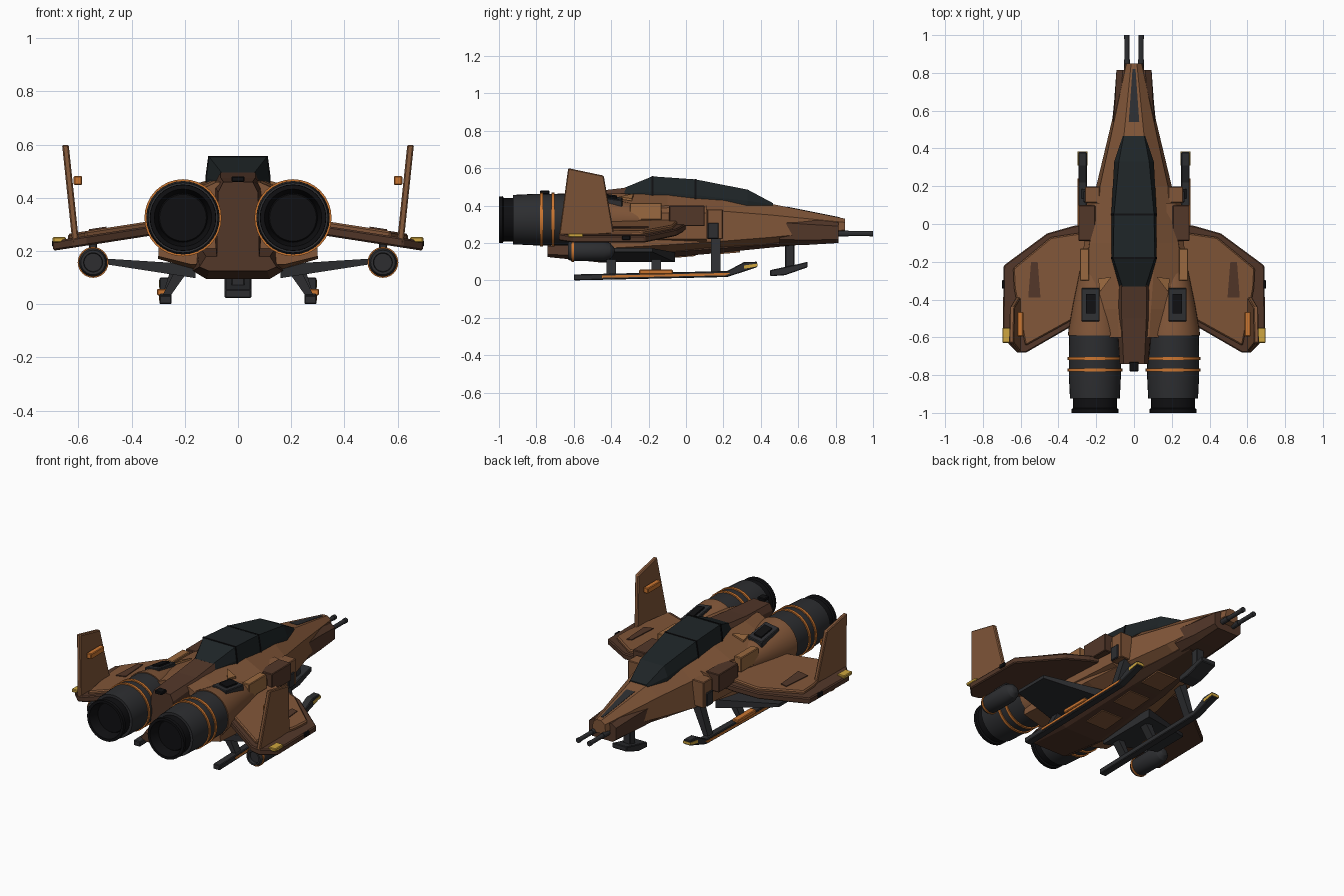
import bpy, bmesh, math
from mathutils import Vector

if "Cube" in bpy.data.objects:
    bpy.data.objects.remove(bpy.data.objects["Cube"])


def material(name, r, g, b):
    m = bpy.data.materials.new(name)
    m.diffuse_color = (r, g, b, 1)
    m.use_nodes = True
    m.node_tree.nodes["Principled BSDF"].inputs["Base Color"].default_value = m.diffuse_color
    return m


BROWN = material("brown", .22, .093, .04)
DEEP = material("deep_brown", .085, .038, .022)
TAN = material("tan", .32, .14, .05)
GREY = material("gunmetal", .026, .027, .03)
BLACK = material("black", .005, .005, .006)
GLASS = material("glass", .013, .018, .02)
ORANGE = material("orange", .6, .18, .03)
YELLOW = material("yellow", .62, .38, .05)


def finish(name, bm, mat, mirror=False, smooth=False, bevel=0):
    bmesh.ops.remove_doubles(bm, verts=bm.verts, dist=1e-5)
    bmesh.ops.recalc_face_normals(bm, faces=bm.faces)
    me = bpy.data.meshes.new(name)
    bm.to_mesh(me)
    bm.free()
    ob = bpy.data.objects.new(name, me)
    bpy.context.collection.objects.link(ob)
    me.materials.append(mat)
    if smooth:
        bpy.ops.object.select_all(action='DESELECT')
        ob.select_set(True)
        bpy.context.view_layer.objects.active = ob
        bpy.ops.object.shade_smooth_by_angle(angle=math.radians(28))
    if bevel:
        b = ob.modifiers.new("bevel", 'BEVEL')
        b.width, b.segments = bevel, 1
    if mirror:
        ob.modifiers.new("mirror", 'MIRROR')
    return ob


def skin(rings):
    """Closed solid through rings of equal point count."""
    bm = bmesh.new()
    vs = [[bm.verts.new(p) for p in r] for r in rings]
    n = len(vs[0])
    for a, b in zip(vs, vs[1:]):
        for i in range(n):
            bm.faces.new((a[i], a[(i + 1) % n], b[(i + 1) % n], b[i]))
    bm.faces.new(vs[0])
    bm.faces.new(vs[-1])
    return bm


def loft(name, sections, mat, bevel=0):
    """Symmetric hull: each section is y and half profile (x, z) from bottom to top."""
    rings = []
    for y, half in sections:
        rings.append([(x, y, z) for x, z in half] + [(-x, y, z) for x, z in reversed(half)])
    return finish(name, skin(rings), mat, bevel=bevel)


def prism(name, pts, vec, mat, mirror=True, bevel=0):
    return finish(name, skin([pts, [Vector(p) + Vector(vec) for p in pts]]), mat, mirror, bevel=bevel)


def box(name, c, s, mat, mirror=True, bevel=.004):
    x, y, z = (c[i] - s[i] / 2 for i in range(3))
    pts = [(x, y, z), (x + s[0], y, z), (x + s[0], y + s[1], z), (x, y + s[1], z)]
    return prism(name, pts, (0, 0, s[2]), mat, mirror, bevel)


def lathe(name, profile, cx, cz, mat, n=32, closed=False):
    """Turned part along y, profile (y, r)."""
    bm = bmesh.new()
    prof = profile + profile[:1] if closed else profile
    vs = [bm.verts.new((cx + r, y, cz)) for y, r in prof]
    es = [bm.edges.new(p) for p in zip(vs, vs[1:])]
    bmesh.ops.spin(bm, geom=vs + es, cent=(cx, 0, cz), axis=(0, 1, 0), angle=math.tau, steps=n)
    return finish(name, bm, mat, True, True)


# Fuselage, belly and spine
loft("fuselage", [
    (.85, [(.02, .25), (.045, .27), (.04, .31), (.015, .33)]),
    (.45, [(.075, .185), (.14, .23), (.125, .35), (.055, .41)]),
    (.2, [(.10, .165), (.20, .21), (.18, .37), (.11, .43)]),
    (-.1, [(.13, .14), (.255, .19), (.235, .40), (.115, .46)]),
    (-.45, [(.16, .13), (.30, .17), (.29, .38), (.09, .465)]),
    (-.6, [(.18, .15), (.30, .18), (.29, .36), (.08, .46)])], BROWN)
loft("belly", [
    (.55, [(.05, .185), (.075, .20), (.06, .25)]),
    (.1, [(.09, .14), (.15, .165), (.14, .24)]),
    (-.45, [(.12, .095), (.17, .125), (.16, .24)]),
    (-.74, [(.11, .125), (.145, .14), (.12, .18)])], DEEP)
loft("spine", [
    (-.31, [(.08, .40), (.075, .47), (.065, .497)]),
    (-.5, [(.10, .38), (.09, .45), (.065, .475)]),
    (-.74, [(.08, .17), (.075, .42), (.055, .46)])], DEEP)
box("tail_vent", (0, -.755, .47), (.05, .05, .02), BLACK, False)

# Canopy with frame bands
canopy = [(.465, .06, .055, .40, .413), (.33, .105, .08, .40, .485), (.05, .12, .106, .42, .54),
          (-.18, .12, .11, .44, .556), (-.33, .078, .062, .45, .495)]
loft("canopy", [(y, [(b, z0), (b, z0 + (z1 - z0) * .3), (t, z1)]) for y, b, t, z0, z1 in canopy], GLASS)
for y, b, t, z0, z1 in canopy[2:4]:
    loft("canopy_frame", [(y + d, [(b + .003, z0), (b + .003, z0 + (z1 - z0) * .3), (t + .002, z1 + .002)])
                          for d in (.005, -.005)], BLACK)

# Nose: gun block, top strip, guns
loft("nose_block", [
    (.815, [(.07, .20), (.093, .22), (.093, .29), (.06, .31)]),
    (.65, [(.07, .19), (.105, .215), (.10, .30), (.07, .33)]),
    (.5, [(.075, .185), (.12, .22), (.115, .31), (.08, .34)])], DEEP)
prism("nose_strip", [(.028, .54, .387), (.008, .82, .331), (-.008, .82, .331), (-.028, .54, .387)],
      (0, 0, .007), GREY, False)
lathe("nose_gun", [(.75, 0), (.75, .016), (.87, .016), (.87, .013), (.98, .013), (.98, .015), (1, .015), (1, 0)],
      .038, .25, GREY, 12)

# Twin engines
EX, EZ = .207, .325
lathe("engine_cowl", [(-.2, 0), (-.2, .07), (-.42, .115), (-.56, .14), (-.59, .143), (-.59, 0)], EX, EZ, BROWN)
lathe("engine_body", [(-.585, 0), (-.585, .137), (-.8, .138), (-.925, .132), (-.925, 0)], EX, EZ, GREY)
lathe("engine_nozzle", [(-.90, .116), (-.975, .116), (-.98, .125), (-1, .124), (-1, .108), (-.93, .09), (-.90, .09)],
      EX, EZ, BLACK, closed=True)
lathe("engine_core", [(-.91, 0), (-.91, .112), (-.945, .088), (-.945, 0)], EX, EZ, BLACK)
for y in (-.712, -.772):
    lathe("engine_ring", [(y - .008, .13), (y - .008, .145), (y + .008, .145), (y + .008, .13)],
          EX, EZ, ORANGE, closed=True)

# Upper deck vents and plates
prism("vent_frame", [(.182, -.34, .405), (.278, -.34, .39), (.278, -.515, .415), (.182, -.515, .43)],
      (0, 0, .038), GREY, bevel=.004)
prism("vent_grille", [(.205, -.37, .43), (.255, -.37, .42), (.255, -.475, .436), (.205, -.475, .446)],
      (0, 0, .024), BLACK)
prism("deck_plate", [(.12, -.28, .452), (.19, -.29, .425), (.18, -.36, .435)], (0, 0, .012), TAN)

# Cheek fairings on the fuselage sides
prism("cheek", [(.17, .11, .19), (.25, .11, .22), (.25, .11, .36), (.22, .11, .39), (.17, .11, .40)],
      (.035, -.5, .0), BROWN)
box("cheek_column", (.22, .155, .30), (.08, .085, .16), BROWN)
box("cheek_sensor", (.25, .145, .265), (.035, .06, .085), GREY)
box("cheek_badge", (.25, .005, .345), (.09, .19, .11), DEEP)
box("cheek_panel", (.262, -.215, .37), (.05, .17, .09), TAN)


# Wings
def on_wing(x, y, up=0):
    return (x, y, .312 - .155 * (x - .3) + up)


outline = [(.24, .0), (.32, -.01), (.46, -.05), (.69, -.22), (.695, -.60), (.62, -.68), (.57, -.68), (.31, -.53), (.22, -.5)]
inner = [(.24, -.04), (.44, -.07), (.64, -.235), (.635, -.34), (.575, -.645), (.33, -.51), (.22, -.49)]
prism("wing", [on_wing(x, y, -.013) for x, y in outline], (0, 0, -.037), DEEP, bevel=.006)
prism("wing_top", [on_wing(x, y, -.025) for x, y in inner], (0, 0, .03), BROWN, bevel=.007)
prism("wing_slot", [on_wing(*p) for p in [(.51, -.2), (.545, -.2), (.56, -.39), (.495, -.39)]], (0, 0, .01), DEEP)
box("wing_light", (.672, -.59, .242), (.05, .08, .02), YELLOW)
box("wing_nub", (.692, -.32, .228), (.016, .045, .025), BLACK)

# Canted fins
fin = [(-.68, .23), (-.63, .6), (-.44, .56), (-.385, .25)]
prism("fin", [(.60 + (z - .25) * .105, y, z) for y, z in fin], (.025, 0, 0), BROWN, bevel=.005)
box("fin_light", (.602, -.53, .465), (.032, .13, .034), ORANGE)

# Lower stub wings with pods
root = [(.16, -.06, .098), (.16, -.46, .098), (.16, -.46, .15), (.16, -.06, .15)]
tip = [(.51, -.18, .152), (.51, -.40, .152), (.51, -.40, .172), (.51, -.18, .172)]
finish("stub_wing", skin([root, tip]), GREY, True)
box("pod_pylon", (.545, -.5, .215), (.03, .1, .05), GREY)
lathe("pod", [(-.38, 0), (-.385, .02), (-.405, .042), (-.44, .054), (-.61, .054), (-.63, .046),
              (-.63, .036), (-.61, .034), (-.61, 0)], .545, .157, GREY, 24)
lathe("pod_band", [(-.60, .05), (-.60, .058), (-.612, .058), (-.612, .05)], .545, .157, ORANGE, 24, True)

# Landing skids
skid = [(-.6, .0), (.22, .018), (.38, .07), (.38, .10), (.31, .098), (.22, .05), (-.6, .032)]
prism("skid", [(.25, y, z) for y, z in skid], (.045, 0, 0), GREY, bevel=.004)
prism("skid_stripe", [(.288, y, z) for y, z in [(-.45, .014), (.21, .027), (.24, .04), (-.45, .026)]],
      (.01, 0, 0), ORANGE)
prism("skid_tip", [(.247, y, z) for y, z in [(.31, .062), (.383, .075), (.383, .09), (.31, .08)]],
      (.051, 0, 0), YELLOW)
box("skid_clamp", (.285, -.16, .045), (.04, .18, .024), ORANGE)
for y, top in ((.16, .22), (-.16, .15), (-.40, .15)):
    prism("skid_strut", [(.255, y - .025, .03), (.285, y - .025, .03),
                         (.225, y - .025, top), (.17, y - .025, top)], (0, .05, 0), GREY)

# Nose landing foot
foot = [(.45, .022), (.53, .028), (.65, .07), (.65, .10), (.59, .085), (.45, .055)]
prism("nose_foot", [(-.05, y, z) for y, z in foot], (.10, 0, 0), GREY, False, .004)
box("nose_strut", (0, .555, .13), (.05, .05, .13), GREY, False)

# Belly hatches following the sloping underside
for y in (.22, -.02, -.26):
    z = .14 + (y - .1) * .082
    h = .07
    prism("belly_hatch", [(-h, y - h, z - h * .082 - .006), (h, y - h, z - h * .082 - .006),
                          (h, y + h, z + h * .082 - .006), (-h, y + h, z + h * .082 - .006)],
          (0, 0, .02), BROWN, False)
